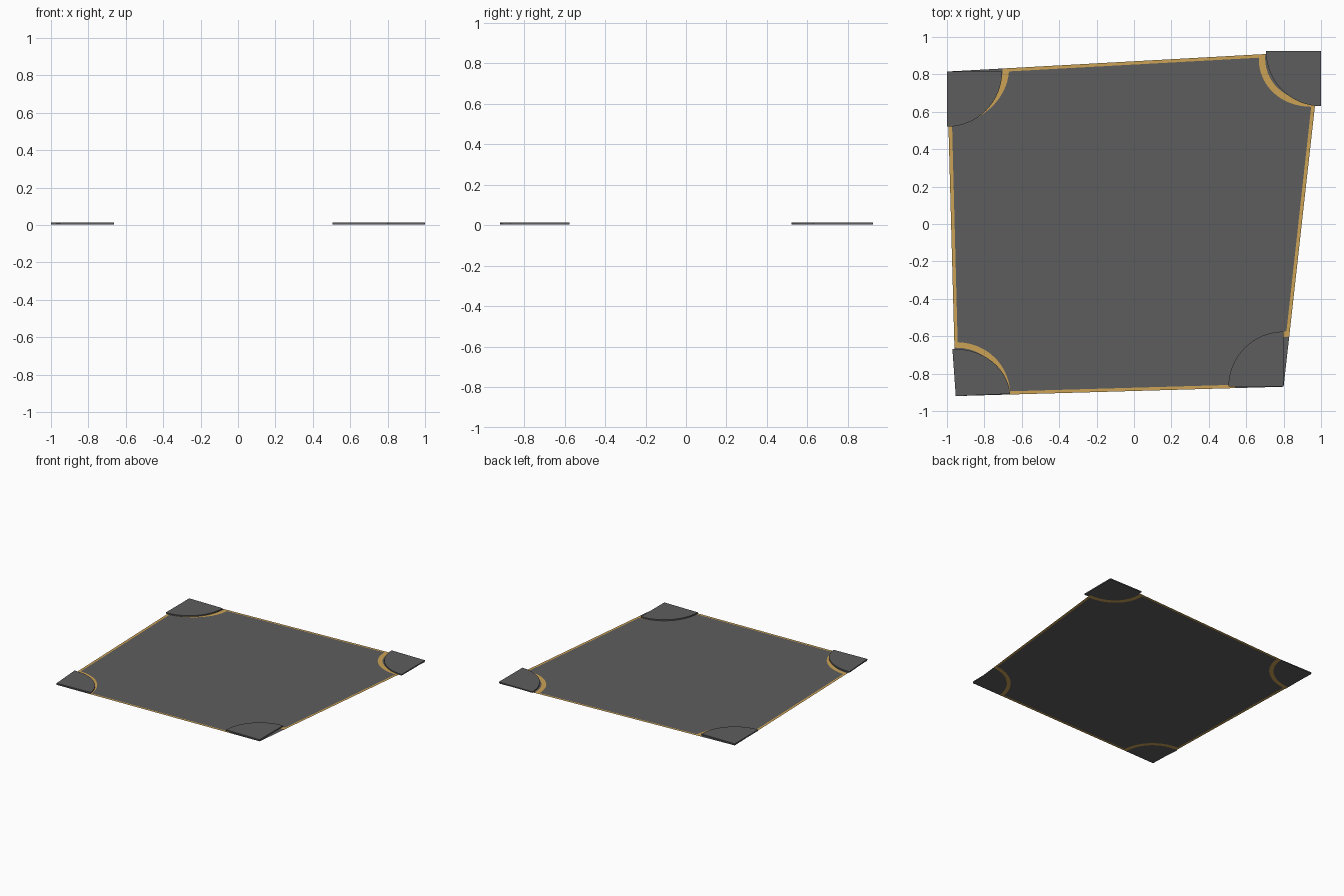
import bpy, bmesh, math
from mathutils import Vector

if "Cube" in bpy.data.objects:
    bpy.data.objects.remove(bpy.data.objects["Cube"])

def material(name, rgb):
    m = bpy.data.materials.new(name)
    m.diffuse_color = (*rgb, 1)
    m.use_nodes = True
    m.node_tree.nodes["Principled BSDF"].inputs["Base Color"].default_value = m.diffuse_color
    return m

GREY = material("dark grey", (0.11, 0.11, 0.11))
GOLD = material("gold", (0.60, 0.36, 0.09))
SEG = 16

def finish(bm, name, mats):
    me = bpy.data.meshes.new(name)
    bm.to_mesh(me)
    bm.free()
    for m in mats:
        me.materials.append(m)
    ob = bpy.data.objects.new(name, me)
    bpy.context.collection.objects.link(ob)
    return ob

# Sheet: uneven four-sided panel, laid out on a unit square and stretched to its corners
BL, BR = Vector((-0.953, -0.92, 0)), Vector((0.80, -0.87, 0))
TR, TL = Vector((1.0, 0.925, 0)), Vector((-1.0, 0.815, 0))

def place(u, v):
    return BL.lerp(BR, u).lerp(TL.lerp(TR, u), v)

def corner_arc(cu, cv, r, inset):
    """Quarter arc around one corner, from one inset border to the other, counter-clockwise."""
    a0 = math.asin(inset / r)
    pts = []
    for i in range(SEG + 1):
        a = a0 + (math.pi / 2 - 2 * a0) * i / SEG
        x, y = r * math.cos(a), r * math.sin(a)
        pts.append((x if cu == 0 else 1 - x, y if cv == 0 else 1 - y))
    # walk the whole outline counter-clockwise
    return pts[::-1] if cu == cv else pts

bm = bmesh.new()
outer, inner = [], []
for cu, cv in ((0, 0), (1, 0), (1, 1), (0, 1)):
    o = [bm.verts.new(place(*p)) for p in corner_arc(cu, cv, 0.149, 0)]
    i = [bm.verts.new(place(*p)) for p in corner_arc(cu, cv, 0.166, 0.010)]
    bm.faces.new([bm.verts.new(place(cu, cv))] + o[::-1])     # grey corner
    outer += o
    inner += i
bm.faces.new(inner)                                           # grey middle
n = len(outer)
for k in range(n):                                            # gold border
    j = (k + 1) % n
    bm.faces.new((outer[k], outer[j], inner[j], inner[k])).material_index = 1
for f in bm.faces:
    f.normal_update()
    if f.normal.z < 0:
        f.normal_flip()
finish(bm, "sheet", (GREY, GOLD))

# Corner pieces: thin quarter discs above the sheet (corner, first arm, second arm)
R = 0.295
PIECES = {
    "back_left_corner": ((-1.0, 0.815), (0, -R), (R, 0)),
    "back_right_corner": ((1.0, 0.925), (-R, 0), (0, -R)),
    "front_right_corner": ((0.80, -0.87), (0, R), (-R, 0)),
    "front_left_corner": ((-0.953, -0.92), (0.29, 0.012), (-0.018, 0.252)),
}
for name, (c, a, b) in PIECES.items():
    c, a, b = Vector((*c, 0.004)), Vector((*a, 0)), Vector((*b, 0))
    bm = bmesh.new()
    pts = [c]
    for i in range(SEG + 1):
        t = math.pi / 2 * i / SEG
        pts.append(c + a * math.cos(t) + b * math.sin(t))
    face = bm.faces.new([bm.verts.new(p) for p in pts])
    ext = bmesh.ops.extrude_face_region(bm, geom=[face], use_keep_orig=True)
    top = [g for g in ext["geom"] if isinstance(g, bmesh.types.BMVert)]
    bmesh.ops.translate(bm, verts=top, vec=(0, 0, 0.009))
    bmesh.ops.recalc_face_normals(bm, faces=bm.faces[:])
    finish(bm, name, (GREY,))
